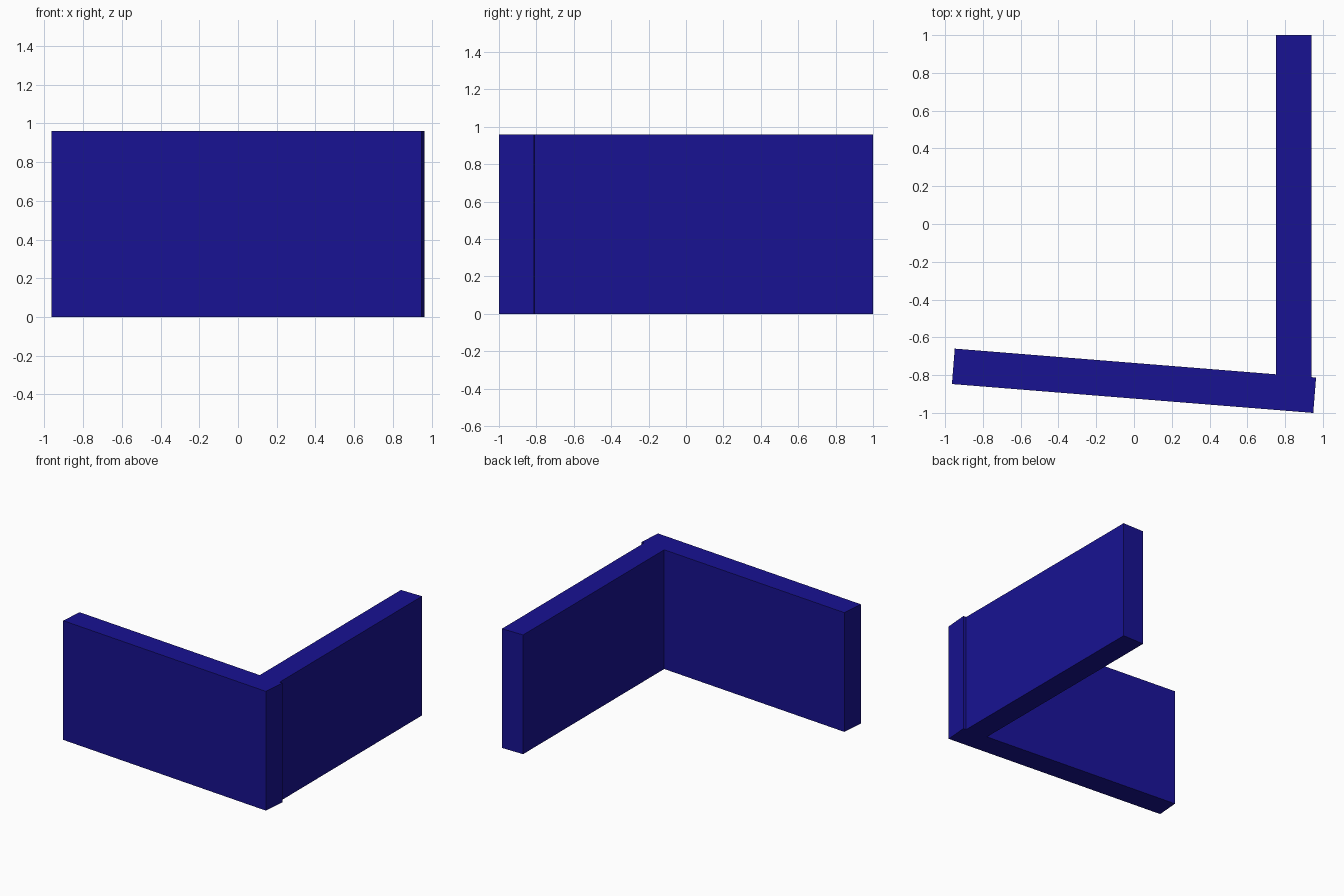
import bpy
from math import radians

if "Cube" in bpy.data.objects:
    bpy.data.objects.remove(bpy.data.objects["Cube"])

LENGTH, THICK, HEIGHT = 1.919, 0.188, 0.96

# Shared blue material
blue = bpy.data.materials.new("deep_blue")
blue.diffuse_color = (0.009, 0.006, 0.29, 1)
blue.use_nodes = True
blue.node_tree.nodes["Principled BSDF"].inputs["Base Color"].default_value = blue.diffuse_color


def wall(name, x, y, angle):
    """Upright slab standing on the floor, turned about z."""
    bpy.ops.mesh.primitive_cube_add(size=1)
    ob = bpy.context.object
    ob.name = name
    ob.scale = (LENGTH, THICK, HEIGHT)
    ob.location = (x, y, HEIGHT / 2)
    ob.rotation_euler.z = radians(angle)
    ob.data.materials.append(blue)


# Slightly skewed front wall
wall("front_wall", 0, -0.83, -4.57)
# Side wall running back, its near end buried in the front wall
wall("side_wall", 0.845, 1 - LENGTH / 2, 90)
